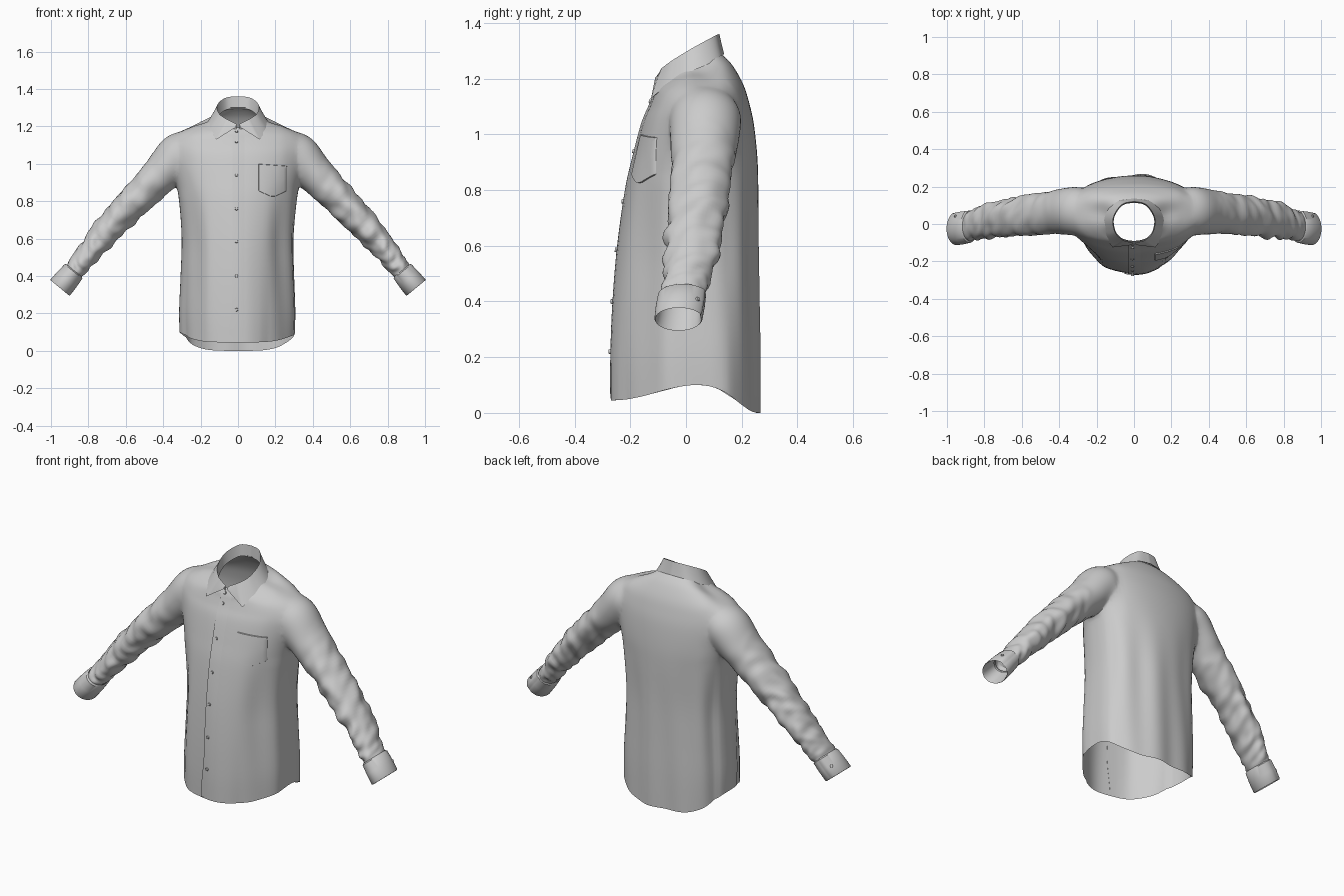
import bpy, bmesh, math
from mathutils import Vector, noise
from mathutils.bvhtree import BVHTree

if "Cube" in bpy.data.objects:
    bpy.data.objects.remove(bpy.data.objects["Cube"])

fabric = bpy.data.materials.new("light_grey_fabric")
fabric.diffuse_color = (0.6, 0.6, 0.6, 1)
fabric.use_nodes = True
fabric.node_tree.nodes["Principled BSDF"].inputs["Base Color"].default_value = fabric.diffuse_color


def spline(pts, per):
    """Catmull-Rom interpolation of equal-length tuples."""
    out = []
    for i in range(len(pts) - 1):
        p0, p1, p2, p3 = (pts[max(0, i - 1)], pts[i], pts[i + 1], pts[min(len(pts) - 1, i + 2)])
        for k in range(per):
            t = k / per
            out.append(tuple(0.5 * (2 * b + (c - a) * t + (2 * a - 5 * b + 4 * c - d) * t * t
                                    + (3 * b - a - 3 * c + d) * t ** 3)
                             for a, b, c, d in zip(p0, p1, p2, p3)))
    return out + [tuple(pts[-1])]


def make(name, bm, recalc=True):
    if recalc:
        bmesh.ops.recalc_face_normals(bm, faces=bm.faces)
    me = bpy.data.meshes.new(name)
    bm.to_mesh(me)
    bm.free()
    me.materials.append(fabric)
    ob = bpy.data.objects.new(name, me)
    bpy.context.collection.objects.link(ob)
    return ob


def loft(name, rings, closed=True, poles=None):
    """Skin a list of point rows; poles close both ends with fans."""
    bm = bmesh.new()
    rows = [[bm.verts.new(p) for p in r] for r in rings]
    n = len(rows[0])
    for a, b in zip(rows, rows[1:]):
        for i in range(n if closed else n - 1):
            j = (i + 1) % n
            bm.faces.new((a[i], a[j], b[j], b[i]))
    if poles:
        for p, r in zip(poles, (rows[0], rows[-1])):
            v = bm.verts.new(p)
            for i in range(n):
                bm.faces.new((v, r[i], r[(i + 1) % n]))
    return make(name, bm)


def ease(t):
    t = max(0.0, min(1.0, t))
    return t * t * (3 - 2 * t)


# Torso: half width, front y, side y, back y, then front, side and back heights
stations = [
    (.310, -.270, .03, .265, .045, .10, .0),
    (.312, -.270, .03, .265, .20, .22, .20),
    (.305, -.262, .03, .262, .40, .40, .40),
    (.300, -.245, .03, .260, .60, .60, .60),
    (.315, -.215, .04, .260, .80, .80, .80),
    (.335, -.187, .05, .256, .92, .92, .92),
    (.355, -.155, .05, .243, 1.04, 1.04, 1.04),
    (.355, -.130, .05, .225, 1.10, 1.11, 1.12),
    (.320, -.115, .05, .205, 1.14, 1.165, 1.18),
    (.240, -.108, .04, .172, 1.165, 1.20, 1.24),
    (.170, -.100, .03, .142, 1.18, 1.222, 1.275),
    (.122, -.090, .02, .112, 1.195, 1.25, 1.30)]
rings = []
for rx, yf, ym, yb, zf, zs, zb in spline(stations, 5):
    ring = []
    for i in range(80):
        a = 2 * math.pi * (i + 0.37) / 80
        s, c = math.sin(a), math.cos(a)
        z = zs + ((zb if c > 0 else zf) - zs) * ease(abs(c))
        drape = ease((1.0 - z) / 0.5)
        power = 0.7 if c > 0 else 0.8 + 0.3 * drape
        depth = (yb if c > 0 else yf) - ym
        fold = 1 + drape * (0.022 * math.sin(7 * a + 1.2 * z) + 0.014 * math.sin(11 * a - 2 * z) - 0.012)
        if c < -0.9 or abs(s) > 0.95:
            fold = 1 + (fold - 1) * 0.4
        ring.append((rx * s * fold, ym + depth * abs(c) ** power * fold, z))
    rings.append(ring)
hem_pole, neck_pole = (0, 0, .06), (0, .01, 1.235)
shirt = loft("shirt_body", rings, poles=(hem_pole, neck_pole))

# Sleeves: centre x, centre z, centre y, radius across, radius in y
arm = [(.25, 1.075, .07, .085, .11), (.31, 1.053, .07, .119, .13), (.40, .955, .065, .105, .122),
       (.493, .862, .055, .092, .11), (.60, .752, .045, .083, .105), (.693, .652, .03, .076, .10),
       (.775, .555, .02, .066, .094), (.84, .472, .0, .058, .084), (.885, .417, -.012, .05, .076)]
path = spline(arm, 9)
open_poles = [hem_pole, neck_pole]
sleeves = []
for side, name in ((1, "right"), (-1, "left")):
    rings = []
    for k, (cx, cz, cy, r, ry) in enumerate(path):
        p, q = path[max(0, k - 1)], path[min(len(path) - 1, k + 1)]
        d = Vector((q[0] - p[0], 0, q[1] - p[1])).normalized()
        nrm = Vector((-d.z, 0, d.x))
        amp = 0.20 * ease((k - 12) / 25) * ease((len(path) - 1 - k) / 6)
        ring = []
        for i in range(44):
            a = 2 * math.pi * i / 44
            # slanted creases running around the arm
            w = noise.noise(Vector((math.cos(a) * 1.1 + side, math.sin(a) * 1.1,
                                    k * 0.26 + 0.8 * math.sin(a + 0.5))))
            f = 1 + amp * w
            ring.append((side * (cx + nrm.x * r * f * math.cos(a)), cy + ry * f * math.sin(a),
                         cz + nrm.z * r * f * math.cos(a)))
        rings.append(ring)
    ends = [(side * path[e][0], path[e][2], path[e][1]) for e in (0, -1)]
    open_poles.append(ends[1])
    sleeves.append(loft(name + "_sleeve", rings, poles=ends))

# Join the sleeves to the torso
for s in sleeves:
    mod = shirt.modifiers.new("join", 'BOOLEAN')
    mod.operation, mod.solver, mod.object = 'UNION', 'EXACT', s
dg = bpy.context.evaluated_depsgraph_get()
merged = bpy.data.meshes.new_from_object(shirt.evaluated_get(dg))
shirt.modifiers.clear()
shirt.data = merged
for s in sleeves:
    bpy.data.objects.remove(s)

# Open the hem, neck and wrists, then soften the shoulder seams
bm = bmesh.new()
bm.from_mesh(merged)
caps = [v for v in bm.verts if any((v.co - Vector(p)).length < 1e-3 for p in open_poles)]
bmesh.ops.delete(bm, geom=caps, context='VERTS')


def shoulder():
    return [v for v in bm.verts if .25 < abs(v.co.x) < .46 and v.co.z > .84]


bmesh.ops.remove_doubles(bm, verts=shoulder(), dist=.004)
bmesh.ops.triangulate(bm, faces=[f for f in bm.faces if len(f.verts) > 4])
for _ in range(7):
    bmesh.ops.smooth_vert(bm, verts=shoulder(), factor=.5, use_axis_x=True, use_axis_y=True, use_axis_z=True)
surface = BVHTree.FromBMesh(bm)
bm.to_mesh(merged)
bm.free()


def on_front(x, z, lift):
    """Point and normal on the chest, lifted off the cloth."""
    hit, nrm, _, _ = surface.ray_cast(Vector((x, -1, z)), Vector((0, 1, 0)))
    if hit is None:
        return Vector((x, -.1, z)), Vector((0, -1, 0))
    if nrm.y > 0:
        nrm = -nrm
    return hit + Vector((0, -lift, 0)), nrm


def button(name, pos, nrm):
    bm = bmesh.new()
    m = nrm.to_track_quat('Z', 'Y').to_matrix().to_4x4()
    m.translation = pos
    bmesh.ops.create_cone(bm, cap_ends=True, segments=14, radius1=.009, radius2=.0075, depth=.007, matrix=m)
    make(name, bm)


# Button placket with a raised left edge
rows = []
for k in range(61):
    z = .052 + (1.185 - .052) * k / 60
    left = -.03 - .02 * ease((.3 - z) / .25)
    rows.append([on_front(left, z, -.001)[0]] +
                [on_front(left + (.035 - left) * t, z, .006 * (1 - t) + .0005)[0] for t in (0, .25, .5, .75, 1)])
loft("front_placket", rows, closed=False)
for k, z in enumerate((1.175, 1.12, .94, .76, .585, .40, .22)):
    pos, nrm = on_front(-.008, z, .007)
    button("front_button_%d" % k, pos, nrm)

# Chest pocket with a pointed base
rows = []
for k in range(13):
    row = []
    for i in range(13):
        x = .11 + .152 * i / 12
        low = .825 + max(0, abs(x - .186) - .01) * .55
        top = 1.0 - .012 * i / 12
        rim = -.001 if k in (0, 12) or i in (0, 12) else .006
        u = min(1, max(0, (k - .9) / 10.2))
        v = min(1, max(0, (i - .9) / 10.2))
        row.append(on_front(.11 + .152 * v, low + (top - low) * u, rim)[0])
    rows.append(row)
loft("chest_pocket", rows, closed=False)

# Collar: fold line and outer edge from the back centre to the front centre
half = [(0, .12, 1.36, 0, .137, 1.288), (.06, .107, 1.355, .085, .122, 1.28),
        (.10, .06, 1.33, .14, .075, 1.25), (.113, .01, 1.302, .161, .01, 1.222),
        (.098, -.05, 1.265, .152, -.062, 1.18), (.058, -.088, 1.237, .115, -.125, 1.13)]
front = (.008, -.102, 1.212, .012, -.112, 1.195)
run = spline(half, 6)
run += [tuple(a + (b - a) * k / 6 for a, b in zip(run[-1], front)) for k in range(1, 7)]
full = [(-p[0], p[1], p[2], -p[3], p[4], p[5]) for p in reversed(run[1:])] + run
inner, fold, mid, edge = [], [], [], []
for tx, ty, tz, bx, by, bz in full:
    inner.append((tx * .96, ty * .95, tz - .065))
    fold.append((tx, ty, tz))
    mid.append((tx * .55 + bx * .45, ty * .55 + by * .45 - (.004 if by < -.05 else 0), tz * .5 + bz * .5))
    edge.append((bx, by, bz))
tuck = [(x * .95, y * .94, z + .004) for x, y, z in edge]
loft("collar", [inner, fold, mid, edge, tuck], closed=False)

# Cuffs: overlapping bands with a thick rim and one button each
axis, across = Vector((.636, 0, -.772)), Vector((.772, 0, .636))
for side, name in ((1, "right"), (-1, "left")):
    rings = []
    for t, sc in ((.15, .82), (0, .90), (.05, 1), (.5, 1.02), (.96, 1), (1, .96), (.9, .91), (.2, .86)):
        c = Vector((.875, -.012, .428)) + axis * (.12 * t) + Vector((0, -.014 * t, 0))
        ring = []
        for i in range(40):
            a = 1.3 + 2 * math.pi * i / 40
            f = sc * (.97 + .07 * i / 39)
            p = c + across * ((.06 + .007 * t) * f * math.cos(a)) + Vector((0, .087 * f * math.sin(a), 0))
            ring.append((side * p.x, p.y, p.z))
        rings.append(ring)
    loft(name + "_cuff", rings)
    nrm = (across * .75 + Vector((0, .66, 0))).normalized()
    pos = Vector((.875, -.02, .428)) + axis * .066 + across * .05 + Vector((0, .063, 0))
    button(name + "_cuff_button", Vector((side * pos.x, pos.y, pos.z)), Vector((side * nrm.x, nrm.y, nrm.z)))

# Smooth shading with crisp edges
for ob in bpy.context.collection.objects:
    ob.select_set(True)
bpy.context.view_layer.objects.active = shirt
bpy.ops.object.shade_smooth_by_angle(angle=math.radians(45))
